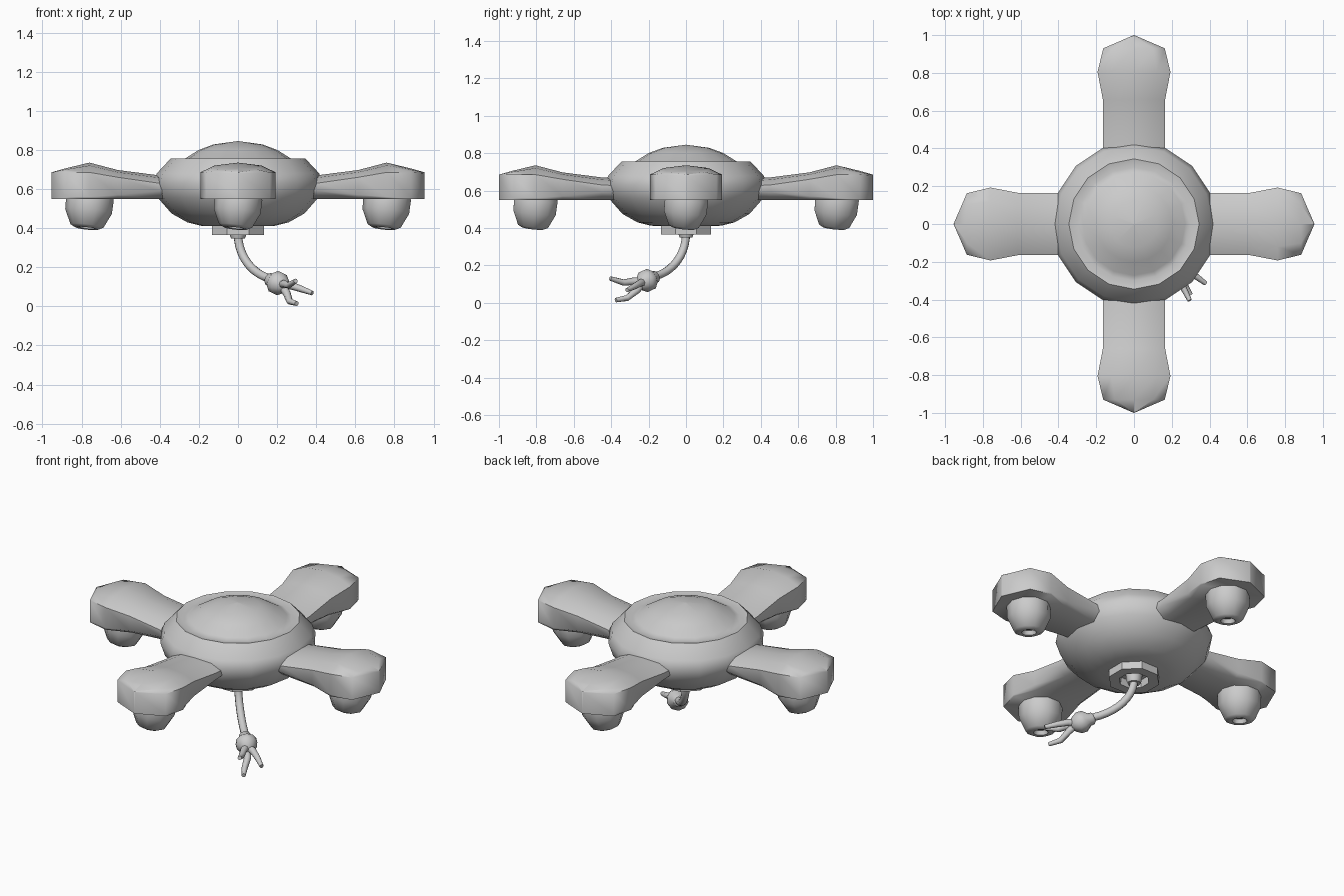
import bpy, bmesh
from math import pi, sin, cos, radians
from mathutils import Vector, Matrix

cube = bpy.data.objects.get("Cube")
if cube:
    bpy.data.objects.remove(cube)

GREY = (0.6, 0.6, 0.6, 1)
grey = bpy.data.materials.new("plain grey")
grey.use_nodes = True
grey.diffuse_color = GREY
grey.node_tree.nodes["Principled BSDF"].inputs["Base Color"].default_value = GREY


def finish(name, bm, angle=50, matrix=None):
    bmesh.ops.remove_doubles(bm, verts=bm.verts, dist=0.0005)
    bmesh.ops.recalc_face_normals(bm, faces=bm.faces)
    mesh = bpy.data.meshes.new(name)
    bm.to_mesh(mesh)
    bm.free()
    obj = bpy.data.objects.new(name, mesh)
    bpy.context.collection.objects.link(obj)
    mesh.materials.append(grey)
    if matrix:
        obj.matrix_world = matrix
    bpy.ops.object.select_all(action='DESELECT')
    obj.select_set(True)
    bpy.context.view_layer.objects.active = obj
    bpy.ops.object.shade_smooth_by_angle(angle=radians(angle))
    return obj


def loft(rings, closed=False):
    """Skin a list of equal-length rings; cap the ends unless closed."""
    bm = bmesh.new()
    rows = [[bm.verts.new(p) for p in ring] for ring in rings]
    pairs = list(zip(rows, rows[1:])) + ([(rows[-1], rows[0])] if closed else [])
    for a, b in pairs:
        for i in range(len(a)):
            j = (i + 1) % len(a)
            bm.faces.new((a[i], a[j], b[j], b[i]))
    if not closed:
        bm.faces.new(rows[0])
        bm.faces.new(rows[-1])
    return bm


def lathe(name, profile, sides, angle=50, matrix=None, closed=False):
    rings = [[(max(r, 0.001) * cos(2 * pi * i / sides), max(r, 0.001) * sin(2 * pi * i / sides), z)
              for i in range(sides)] for r, z in profile]
    return finish(name, loft(rings, closed), angle, matrix)


def tube(name, points, radii, sides=10):
    """Round tube with a varying radius along a path."""
    points = [Vector(p) for p in points]
    rings = []
    for i, p in enumerate(points):
        t = points[min(i + 1, len(points) - 1)] - points[max(i - 1, 0)]
        u = t.cross(Vector((1, 1, 0))).normalized()
        v = t.cross(u).normalized()
        rings.append([p + radii[i] * (u * cos(2 * pi * k / sides) + v * sin(2 * pi * k / sides))
                      for k in range(sides)])
    return finish(name, loft(rings))


# Saucer body with a shallow groove around the dome
lathe("body", [(0, 0.405), (0.19, 0.412), (0.26, 0.43), (0.34, 0.475), (0.41, 0.555),
               (0.435, 0.63), (0.415, 0.68), (0.345, 0.755), (0.30, 0.745), (0.272, 0.755),
               (0.20, 0.80), (0.125, 0.828), (0, 0.845)], 16)

# Arm sections: distance, half width, flat share of underside, lower, side and top heights
SECTIONS = [(0.25, 0.165, 0.6, 0.60, 0.62, 0.66), (0.45, 0.165, 0.7, 0.59, 0.63, 0.67),
            (0.66, 0.165, 0.85, 0.57, 0.66, 0.697), (0.805, 0.193, 1, 0.56, 0.685, 0.735),
            (0.93, 0.163, 1, 0.56, 0.685, 0.705), (1.0, 0.001, 1, 0.56, 0.68, 0.685)]
BASE = 0.55


def arm_ring(d, w, k, low, side, top):
    half = [(k * w, BASE), (w, low), (w, side), (0.62 * w, side + 0.7 * (top - side))]
    right = [(d, y, z) for y, z in half]
    left = [(d, -y, z) for y, z in reversed(half)]
    return right + [(d, 0, top)] + left


# Lift pods share one slight tilt
tilt = Vector((0, 0, 1)).rotation_difference(Vector((0.11, 0.11, 1))).to_matrix().to_4x4()
POD = [(0.10, 0.09), (0.122, 0.03), (0.12, -0.04), (0.085, -0.115), (0.06, -0.128),
       (0.042, -0.125), (0.036, -0.10), (0, -0.10)]

for index, label in enumerate(("left", "back", "right", "front")):
    shift = -0.045 if index % 2 == 0 else 0
    turn = Matrix.Rotation(index * pi / 2, 4, 'Z')
    finish(label + "_arm", loft([arm_ring(*s) for s in SECTIONS]), 60,
           turn @ Matrix.Translation((shift, 0, 0)))
    centre = turn @ Vector((0.805 + shift, 0, 0.525))
    lathe(label + "_pod", POD, 10, 50, Matrix.Translation(centre) @ tilt)

# Ring mount under the body with the cable socket inside
lathe("mount_ring", [(0.145, 0.43), (0.145, 0.365), (0.085, 0.365), (0.075, 0.43)], 8,
      30, Matrix.Rotation(pi / 8, 4, 'Z'), closed=True)
lathe("cable_socket", [(0.05, 0.43), (0.042, 0.365), (0.036, 0.348), (0, 0.348)], 10)

# Cable: a quarter arc running diagonally forward and to the left
path = []
for i in range(11):
    a = i / 10 * radians(75)
    s = 0.215 * (1 - cos(a))
    path.append((s, -s, 0.37 - 0.235 * sin(a)))
tube("cable", path, [0.022] * len(path))

# Wrist and palm along the end of the cable
axis = Vector((0.66, -0.66, -0.3)).normalized()
palm = Vector((0.20, -0.205, 0.12))
tube("palm", [palm + axis * t for t in (-0.072, -0.06, -0.04, -0.012, 0.02, 0.045, 0.065, 0.07)],
     [0.02, 0.034, 0.036, 0.06, 0.06, 0.045, 0.028, 0.002], 10)

# Three bent fingers
FINGERS = {"left_finger": ((0.275, -0.245, 0.105), (0.325, -0.275, 0.088), (0.38, -0.315, 0.068)),
           "upper_finger": ((0.235, -0.28, 0.115), (0.26, -0.335, 0.108), (0.295, -0.405, 0.13)),
           "lower_finger": ((0.25, -0.265, 0.065), (0.265, -0.315, 0.025), (0.30, -0.375, 0.014))}
for name, joints in FINGERS.items():
    tube(name, [palm + axis * 0.03, *joints], [0.022, 0.02, 0.017, 0.012], 8)
